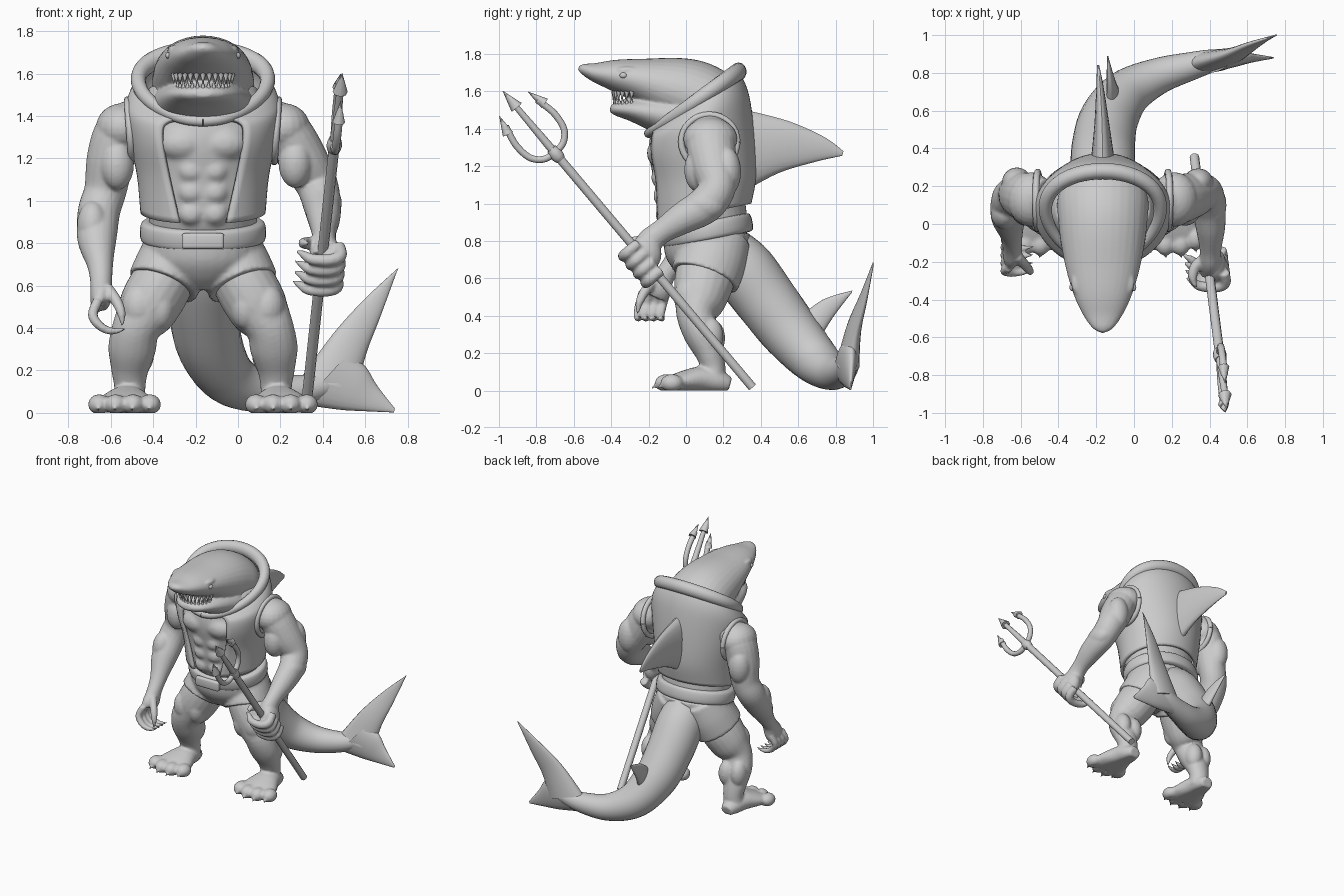
import bpy, bmesh, math
from mathutils import Vector, Matrix

cube = bpy.data.objects.get("Cube")
if cube:
    bpy.data.objects.remove(cube, do_unlink=True)

grey = bpy.data.materials.new("plain_grey")
grey.use_nodes = True
grey.diffuse_color = (0.6, 0.6, 0.6, 1)
grey.node_tree.nodes["Principled BSDF"].inputs["Base Color"].default_value = (0.6, 0.6, 0.6, 1)
CX = -0.165  # body centre line
X, Y, Z = Vector((1, 0, 0)), Vector((0, 1, 0)), Vector((0, 0, 1))


def spline(rows, n=5):
    """Catmull-Rom through rows of numbers."""
    out = []
    for i in range(len(rows) - 1):
        a, b, c, d = rows[max(i - 1, 0)], rows[i], rows[i + 1], rows[min(i + 2, len(rows) - 1)]
        for k in range(n):
            t = k / n
            out.append([q + t / 2 * (r - p + t * (2 * p - 5 * q + 4 * r - s + t * (3 * (q - r) + s - p)))
                        for p, q, r, s in zip(a, b, c, d)])
    return out + [list(rows[-1])]


def skin_rings(bm, rings, sides=20):
    """Closed skin over rings given as (centre, u, v)."""
    loops = []
    for c, u, v in rings:
        loops.append([bm.verts.new(c + u * math.cos(math.tau * i / sides) + v * math.sin(math.tau * i / sides))
                      for i in range(sides)])
    for p, q in zip(loops, loops[1:]):
        for i in range(sides):
            j = (i + 1) % sides
            bm.faces.new((p[i], p[j], q[j], q[i]))
    bm.faces.new(loops[0][::-1])
    bm.faces.new(loops[-1])


def loft(bm, rows, ref=X, n=5, sides=20):
    """Tube through rows of x, y, z, radius along ref, other radius."""
    rows = spline([tuple(r) if len(r) == 5 else (*r, r[3]) for r in rows], n)
    pts = [Vector(r[:3]) for r in rows]
    rings = []
    for i, r in enumerate(rows):
        t = (pts[min(i + 1, len(pts) - 1)] - pts[max(i - 1, 0)]).normalized()
        u = (ref - t * ref.dot(t)).normalized()
        rings.append((pts[i], u * r[3], t.cross(u) * r[4]))
    skin_rings(bm, rings, sides)


def blob(bm, c, r):
    bmesh.ops.create_uvsphere(bm, u_segments=20, v_segments=12, radius=1,
                              matrix=Matrix.Translation(c) @ Matrix.Diagonal((*r, 1)))


def cone(bm, base, tip, r, sides=8):
    b, d = Vector(base), Vector(tip) - Vector(base)
    m = Matrix.Translation(b + d / 2) @ d.to_track_quat('Z', 'Y').to_matrix().to_4x4()
    bmesh.ops.create_cone(bm, cap_ends=True, segments=sides, radius1=r, radius2=0.001, depth=d.length, matrix=m)


def finish(name, bm, shift=0, mirror=False, voxel=0, smooth=3):
    if mirror:
        dup = bmesh.ops.duplicate(bm, geom=bm.verts[:] + bm.edges[:] + bm.faces[:])["geom"]
        bmesh.ops.scale(bm, vec=(-1, 1, 1), verts=[g for g in dup if isinstance(g, bmesh.types.BMVert)])
    bmesh.ops.translate(bm, vec=(shift, 0, 0), verts=bm.verts)
    bmesh.ops.recalc_face_normals(bm, faces=bm.faces)
    me = bpy.data.meshes.new(name)
    bm.to_mesh(me)
    bm.free()
    me.materials.append(grey)
    ob = bpy.data.objects.new(name, me)
    bpy.context.collection.objects.link(ob)
    bpy.ops.object.select_all(action='DESELECT')
    ob.select_set(True)
    bpy.context.view_layer.objects.active = ob
    bpy.ops.object.shade_smooth_by_angle(angle=math.radians(50))
    if voxel:  # fuse overlapping masses
        m = ob.modifiers.new("fuse", 'REMESH')
        m.mode, m.voxel_size, m.use_smooth_shade = 'VOXEL', voxel, True
        s = ob.modifiers.new("soften", 'SMOOTH')
        s.factor, s.iterations = 0.5, smooth
    return ob


# Torso with chest and belly muscles
bm = bmesh.new()
loft(bm, [(0, .11, .62, .18, .15), (0, .11, .76, .25, .2), (0, .11, .88, .255, .22), (0, .085, 1, .26, .237),
          (0, .08, 1.15, .285, .255), (0, .07, 1.3, .31, .27), (0, .07, 1.42, .3, .24), (0, .08, 1.54, .25, .18)], n=6, sides=32)
for s in (-1, 1):
    blob(bm, (s * .095, -.125, 1.27), (.12, .085, .085))
    for z in (.94, 1.04, 1.14):
        blob(bm, (s * .055, -.115 - (z - .94) * .12, z), (.062, .048, .056))
finish("torso", bm, CX, voxel=.012, smooth=7)

# Head: broad snout over a full lower jaw and throat
bm = bmesh.new()
loft(bm, [(0, -.572, 1.73, .014, .012), (0, -.55, 1.72, .055, .028), (0, -.48, 1.7, .105, .054), (0, -.38, 1.685, .152, .085),
          (0, -.25, 1.66, .192, .117), (0, -.1, 1.62, .222, .165), (0, .03, 1.58, .237, .19), (0, .13, 1.53, .24, .19),
          (0, .22, 1.47, .2, .17)], sides=32)
loft(bm, [(0, -.405, 1.51, .045, .018), (0, -.37, 1.505, .105, .037), (0, -.28, 1.5, .165, .065), (0, -.15, 1.48, .21, .105),
          (0, -.02, 1.46, .24, .14), (0, .12, 1.44, .24, .14)], sides=32)
for s in (-1, 1):
    blob(bm, (s * .138, -.31, 1.715), (.03, .06, .018))
finish("head", bm, CX, voxel=.009)

# Eyes and two rows of teeth
bm = bmesh.new()
blob(bm, (.165, -.335, 1.685), (.012, .02, .015))
finish("eyes", bm, CX, mirror=True)
bm = bmesh.new()
for i in range(13):
    a = math.radians(-72 + 12 * i)
    sx, cy = math.sin(a), math.cos(a)
    cone(bm, (.145 * sx, -.245 - .14 * cy, 1.6), (.145 * sx, -.25 - .14 * cy, 1.55), .014)
    cone(bm, (.125 * sx, -.25 - .13 * cy, 1.525), (.125 * sx, -.25 - .135 * cy, 1.57), .012)
finish("teeth", bm, CX)

# Open vest rising into the hood: height, tilt, half width, front, back, half opening, widening at the back
rows = spline([(.945, .055, .295, -.175, .35, .115, 0), (1.12, .02, .312, -.205, .375, .165, 0),
               (1.28, .03, .345, -.24, .372, .195, 0), (1.42, .09, .365, -.235, .35, .2, .03),
               (1.49, .13, .345, -.22, .325, .18, .1), (1.54, .165, .3, -.205, .285, .13, .18)])
bm, grid, COLS = bmesh.new(), [], 48
for z, tilt, rx, yf, yb, gap, skew in rows:
    a0 = math.asin(gap / rx)
    line = []
    for i in range(COLS + 1):
        a = a0 + (math.tau - 2 * a0) * i / COLS
        c = math.cos(a)
        line.append(bm.verts.new((rx * math.sin(a) * (1 - skew * c), (yf + yb) / 2 + (yf - yb) / 2 * c, z - tilt * c)))
    grid.append(line)
for p, q in zip(grid, grid[1:]):
    for i in range(COLS):
        bm.faces.new((p[i], p[i + 1], q[i + 1], q[i]))
vest = finish("vest", bm, CX)
sol = vest.modifiers.new("cloth", 'SOLIDIFY')
sol.thickness, sol.offset = .022, -1

# Rolled hood edge
bm = bmesh.new()
loft(bm, [(.3 * math.sin(a) * (1 - .18 * math.cos(a)), .04 - .24 * math.cos(a), 1.54 - .165 * math.cos(a),
           .037 - .012 * math.cos(a), .034 - .01 * math.cos(a))
          for a in (math.tau * i / 24 for i in range(25))], ref=Z, n=2, sides=14)
finish("hood_rim", bm, CX)

# Armhole edges
bm = bmesh.new()
loft(bm, [(.345 + .01 * math.sin(a), .125 + .15 * math.cos(a), 1.33 + .145 * math.sin(a), .018)
          for a in (math.tau * i / 16 for i in range(17))], n=2, sides=10)
finish("armhole_edges", bm, CX, mirror=True)

# Belt and buckle
bm = bmesh.new()
loft(bm, [(0, .122, .805, .27, .22), (0, .12, .815, .292, .242), (0, .112, .855, .298, .248), (0, .104, .895, .29, .242),
          (0, .102, .905, .265, .22)], n=3, sides=40)
finish("belt", bm, CX)
bm = bmesh.new()
bmesh.ops.create_cube(bm, size=1, matrix=Matrix.Translation((0, -.138, .81)) @ Matrix.Diagonal((.2, .035, .075, 1)))
bmesh.ops.bevel(bm, geom=bm.edges[:], offset=.015, segments=3, affect='EDGES', profile=.5)
finish("buckle", bm, CX)

# Shorts
bm = bmesh.new()
loft(bm, [(0, .11, .58, .1, .1), (0, .11, .64, .2, .17), (0, .11, .72, .27, .22), (0, .11, .84, .285, .235)], sides=32)
for s in (-1, 1):
    loft(bm, [(s * .1, .165, .82, .15, .18), (s * .15, .135, .7, .165, .188), (s * .19, .1, .6, .17, .187)], sides=28)
finish("shorts", bm, CX, voxel=.012)

# Legs with bent knees and clawed, flat-soled feet
for side, s in (("right", -1), ("left", 1)):
    bm = bmesh.new()
    loft(bm, [(s * x, *r) for x, *r in (
        (.13, .12, .72, .13, .15), (.2, .1, .6, .147, .16), (.262, .075, .49, .142, .142), (.315, .055, .4, .113, .105),
        (.335, .085, .3, .112, .095), (.345, .125, .2, .088, .075), (.345, .145, .12, .074, .066), (.35, .14, .05, .08, .068))])
    loft(bm, [(s * x, *r) for x, *r in (
        (.35, .235, .03, .045, .04), (.352, .18, .045, .07, .06), (.357, .09, .06, .095, .07), (.363, 0, .05, .13, .06),
        (.367, -.08, .035, .15, .045))])
    for c, r in (((.3, .015, .5), (.085, .08, .11)), ((.2, .02, .5), (.07, .08, .11)), ((.32, .0, .405), (.06, .05, .05)),
                 ((.295, .14, .28), (.065, .07, .1)), ((.385, .13, .29), (.06, .07, .1))):
        blob(bm, (s * c[0], *c[1:]), r)
    for x, y in ((.25, -.08), (.33, -.105), (.412, -.105), (.49, -.075)):
        blob(bm, (s * x, y, .04), (.052, .062, .048))
        cone(bm, (s * x, y - .03, .04), (s * (x + .005), y - .085, .008), .024)
    for v in bm.verts:
        v.co.z = max(v.co.z, 0)
    finish(side + "_leg", bm, CX, voxel=.01)

# Right arm hanging, fingers curled
bm = bmesh.new()
loft(bm, [(-.47, .13, 1.4, .09, .11), (-.56, .14, 1.33, .11, .13), (-.6, .15, 1.2, .113, .122), (-.625, .16, 1.05, .1, .1),
          (-.655, .13, .95, .1, .1), (-.665, .04, .82, .093, .09), (-.65, -.05, .7, .062, .062), (-.645, -.11, .62, .052, .055),
          (-.645, -.15, .55, .052, .075), (-.655, -.17, .51, .042, .075)])
blob(bm, (-.545, .13, 1.345), (.125, .145, .115))
blob(bm, (-.57, .07, 1.17), (.08, .08, .12))
blob(bm, (-.62, .22, 1.18), (.08, .08, .13))
blob(bm, (-.685, .06, .88), (.075, .09, .12))
for i in range(4):
    y = -.23 + .042 * i
    loft(bm, [(-.66, y, .53, .024), (-.685, y - .02, .46, .024), (-.645, y - .03, .405, .021), (-.59, y - .025, .385, .017),
              (-.53, y - .015, .395, .004)], ref=Y, sides=10)
loft(bm, [(-.62, -.17, .59, .03), (-.575, -.22, .53, .027), (-.55, -.25, .47, .021), (-.545, -.26, .4, .004)], sides=10)
finish("right_arm", bm, voxel=.009)

# Trident axis
FOOT, HEAD = Vector((.32, .355, .018)), Vector((.455, -.7, 1.27))
D = (HEAD - FOOT).normalized()
P = Vector((0, .765, .645))

# Left arm gripping the shaft
bm = bmesh.new()
loft(bm, [(.14, .13, 1.4, .09, .11), (.23, .13, 1.33, .11, .13), (.305, .15, 1.2, .115, .122), (.37, .165, 1.08, .1, .1),
          (.395, .1, .99, .09, .1), (.405, -.02, .92, .078, .085), (.405, -.13, .85, .058, .065), (.405, -.19, .8, .06, .07),
          (.405, -.23, .73, .07, .075)])
blob(bm, (.215, .13, 1.345), (.125, .145, .115))
blob(bm, (.27, .07, 1.18), (.08, .08, .12))
blob(bm, (.34, .22, 1.17), (.08, .075, .13))
blob(bm, (.42, .1, .99), (.07, .11, .08))
blob(bm, (.43, -.22, .73), (.06, .09, .1))
for i in range(4):
    c = FOOT.lerp(HEAD, .485 + .038 * i)
    loft(bm, [(*(c + X * x + P * p), r) for x, p, r in (
        (.075, .03, .03), (.08, -.045, .032), (.03, -.075, .03), (-.05, -.068, .027), (-.09, -.035, .02), (-.13, -.005, .004))],
        ref=D, sides=10)
loft(bm, [(.39, -.18, .8, .035), (.33, -.22, .8, .03), (.31, -.28, .8, .025), (.33, -.34, .8, .006)], ref=Z, sides=10)
finish("left_arm", bm, voxel=.009)

# Trident
bm = bmesh.new()
loft(bm, [(*FOOT, .025), (*HEAD, .025)], n=1, sides=10)
finish("trident_shaft", bm)
bm = bmesh.new()
loft(bm, [(*(HEAD + D * t), r) for t, r in ((-.05, .025), (-.03, .034), (.0, .036), (.03, .028))], sides=14)
loft(bm, [(*HEAD, .024), (*(HEAD + D * .36), .016)], sides=10)
cone(bm, HEAD + D * .32, HEAD + D * .435, .036)
for s in (-1, 1):
    arc = [HEAD + D * t + P * (s * p) for t, p in ((0, 0), (.015, .07), (.07, .12), (.16, .133), (.24, .12), (.28, .11))]
    loft(bm, [(*p, .019) for p in arc], sides=10)
    cone(bm, arc[-2] + P * s * .008, HEAD + D * .345 + P * s * .1, .03)
finish("trident_prongs", bm)

# Tail sweeping down and round to the left
bm = bmesh.new()
loft(bm, [(-.165, .22, .74, .15), (-.165, .31, .64, .17), (-.16, .43, .48, .166), (-.13, .56, .31, .155), (-.04, .69, .165, .13),
          (.12, .78, .1, .098), (.3, .835, .105, .075), (.44, .87, .14, .055), (.54, .88, .17, .02)], ref=Z, sides=28)
finish("tail", bm)


def fin(name, lead, trail, thick, normal):
    """Lens-section blade between a leading and a trailing edge."""
    bm = bmesh.new()
    rings = []
    for r in spline([(*a, *b, t) for a, b, t in zip(lead, trail, thick)]):
        a, b = Vector(r[:3]), Vector(r[3:6])
        rings.append(((a + b) / 2, (a - b) / 2, normal * r[6]))
    skin_rings(bm, rings, 20)
    finish(name, bm)


# Fins on the back, tail and tail tip
fin("dorsal_fin", [(-.165, .32, 1.5), (-.17, .55, 1.44), (-.18, .74, 1.355), (-.19, .842, 1.28)],
    [(-.165, .32, 1.07), (-.17, .5, 1.165), (-.18, .7, 1.225), (-.19, .835, 1.255)], (.065, .04, .02, .006), X)
fin("tail_finlet", [(-.12, .58, .37), (-.125, .73, .485), (-.14, .89, .535)],
    [(-.09, .7, .25), (-.12, .785, .39), (-.14, .885, .522)], (.04, .022, .004), X)
fin("tail_fin_upper", [(.3, .85, .17), (.45, .89, .375), (.6, .95, .54), (.757, 1, .685)],
    [(.56, .88, .1), (.605, .905, .28), (.67, .95, .45), (.745, .998, .655)], (.06, .038, .02, .004), Y)
fin("tail_fin_lower", [(.3, .84, .04), (.48, .86, .015), (.6, .87, .008), (.735, .88, .002)],
    [(.52, .88, .28), (.6, .885, .22), (.655, .885, .13), (.74, .88, .02)], (.06, .04, .022, .004), Y)
